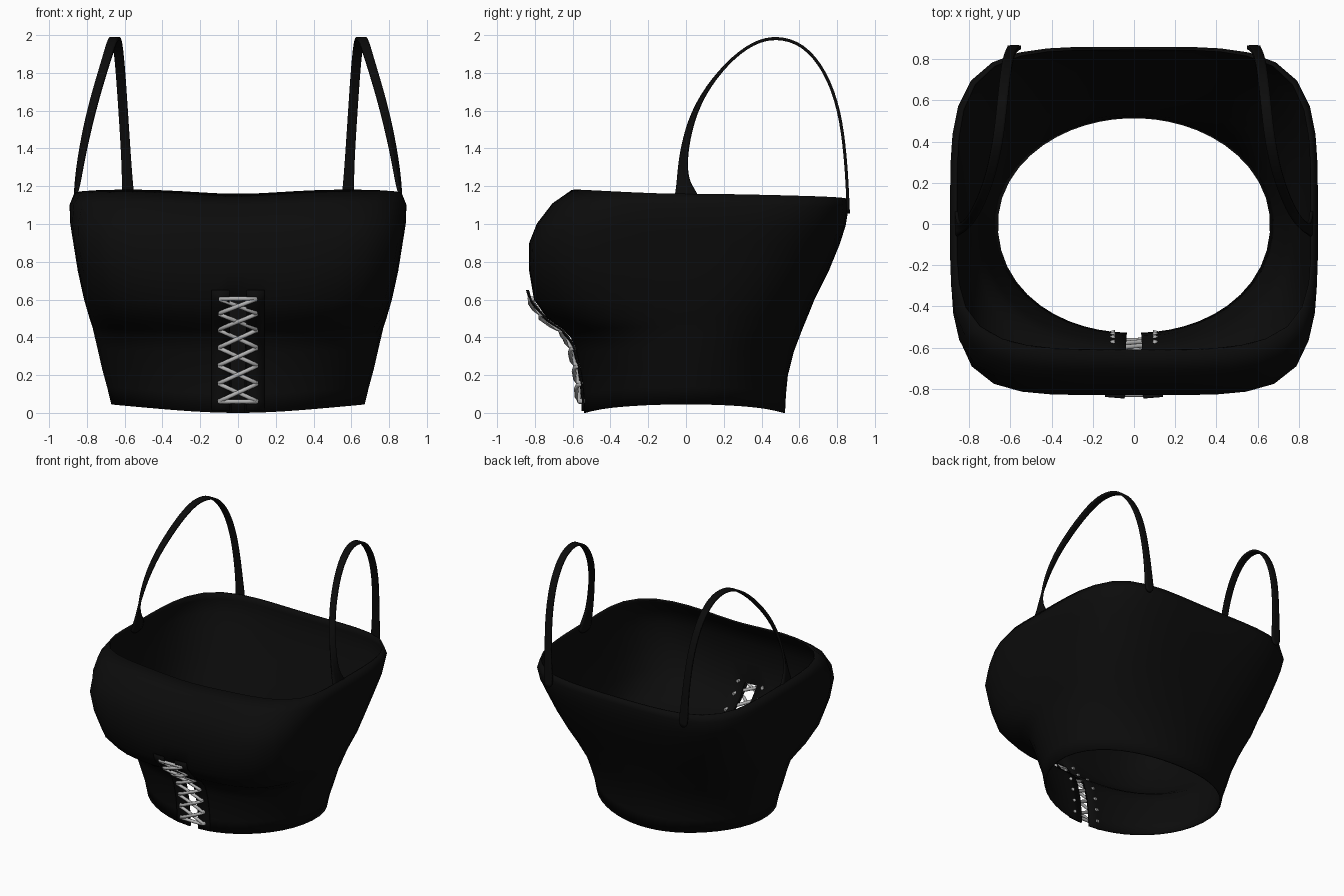
import bpy, math
from mathutils import Vector

if "Cube" in bpy.data.objects:
    bpy.data.objects.remove(bpy.data.objects["Cube"])


def material(name, value):
    m = bpy.data.materials.new(name)
    m.diffuse_color = (value, value, value, 1)
    m.use_nodes = True
    m.node_tree.nodes["Principled BSDF"].inputs["Base Color"].default_value = m.diffuse_color
    return m


BLACK = material("black fabric", 0.0035)
GREY = material("grey cord", 0.45)


def mesh_object(name, verts, faces, mat):
    me = bpy.data.meshes.new(name)
    me.from_pydata(verts, [], faces)
    me.materials.append(mat)
    ob = bpy.data.objects.new(name, me)
    bpy.context.collection.objects.link(ob)
    for p in me.polygons:
        p.use_smooth = True
    return ob


def solidify(ob, thickness, offset):
    mod = ob.modifiers.new("thickness", 'SOLIDIFY')
    mod.thickness = thickness
    mod.offset = offset


# Bodice sections: height, half width, front depth, back depth, front and back squareness
LEVELS = [
    (0.00, 0.672, 0.54, 0.525, 2.1, 2.0),
    (0.10, 0.695, 0.545, 0.53, 2.1, 2.0),
    (0.20, 0.720, 0.555, 0.54, 2.2, 2.1),
    (0.32, 0.745, 0.58, 0.57, 2.3, 2.2),
    (0.40, 0.762, 0.61, 0.60, 2.4, 2.4),
    (0.44, 0.770, 0.65, 0.615, 2.8, 2.5),
    (0.50, 0.788, 0.735, 0.64, 3.4, 2.6),
    (0.60, 0.815, 0.805, 0.68, 4.0, 2.9),
    (0.75, 0.848, 0.83, 0.755, 4.6, 3.2),
    (0.90, 0.872, 0.83, 0.815, 5.0, 3.6),
    (1.00, 0.888, 0.79, 0.845, 4.8, 4.0),
    (1.10, 0.892, 0.71, 0.86, 4.4, 4.3),
    (1.16, 0.868, 0.615, 0.855, 4.0, 4.3),
]
SEG = 48


def ring_point(level, a):
    z, hw, front, back, nf, nb = level
    c, s = math.cos(a), math.sin(a)
    depth, n = (front, nf) if s < 0 else (back, nb)
    r = (abs(c / hw) ** n + abs(s / depth) ** n) ** (-1 / n)
    # hem rises at the sides; rim dips at the back and lifts over the front corners
    z += 0.045 * c * c * max(0, 1 - z / 0.6)
    top = (z / 1.16) ** 8
    z += top * (-0.03 * max(0, s) ** 2 + (0.022 * math.sin(2 * a) ** 2 if s < 0 else 0))
    return (r * c, r * s, z)


# Bodice shell with a front slit behind the laces
angles = [-math.pi / 2 + (i - 0.5) * 2 * math.pi / SEG for i in range(SEG)]
verts = [ring_point(l, a) for l in LEVELS for a in angles]
faces = []
for j in range(len(LEVELS) - 1):
    for i in range(SEG):
        if i == 0 and LEVELS[j + 1][0] <= 0.6:
            continue
        k = (i + 1) % SEG
        faces.append((j * SEG + i, j * SEG + k, (j + 1) * SEG + k, (j + 1) * SEG + i))
bodice = mesh_object("bodice", verts, faces, BLACK)
solidify(bodice, 0.012, -1)


def front_y(z):
    for a, b in zip(LEVELS, LEVELS[1:]):
        if z <= b[0]:
            return -(a[2] + (b[2] - a[2]) * (z - a[0]) / (b[0] - a[0]))
    return -LEVELS[-1][2]


# Lacing strips on both sides of the slit
for side, label in ((1, "right"), (-1, "left")):
    verts, faces = [], []
    steps = 12
    for i in range(steps + 1):
        z = 0.01 + 0.64 * i / steps
        y = front_y(z) - 0.008 - 0.022 * (i / steps) ** 3
        verts += [(side * 0.045, y, z), (side * 0.14, y + 0.008, z)]
        if i:
            n = 2 * i
            faces.append((n - 2, n - 1, n + 1, n) if side > 0 else (n - 2, n, n + 1, n - 1))
    solidify(mesh_object("lacing_strip_" + label, verts, faces, BLACK), 0.008, 0)

# Shoulder straps: centre line and width
PATH = [
    (0.868, 0.005, 1.08, 0.15), (0.862, 0.003, 1.15, 0.13), (0.85, -0.015, 1.21, 0.07),
    (0.835, -0.02, 1.32, 0.045), (0.80, 0.01, 1.5, 0.045), (0.755, 0.08, 1.68, 0.045),
    (0.70, 0.22, 1.86, 0.045), (0.668, 0.36, 1.965, 0.05), (0.65, 0.48, 1.992, 0.05),
    (0.636, 0.62, 1.955, 0.05), (0.622, 0.74, 1.81, 0.05), (0.608, 0.815, 1.6, 0.05),
    (0.592, 0.845, 1.35, 0.05), (0.583, 0.855, 1.17, 0.06), (0.578, 0.86, 1.05, 0.08),
]
for side, label in ((1, "right"), (-1, "left")):
    pts = [Vector(p[:3]) for p in PATH]
    verts, faces = [], []
    for i, p in enumerate(pts):
        tangent = (pts[min(i + 1, len(pts) - 1)] - pts[max(i - 1, 0)]).normalized()
        t = min(1, max(0, (i - 1) / 5))
        across = Vector((t, 1 - t, 0))
        across = (across - tangent * across.dot(tangent)).normalized() * PATH[i][3] / 2
        for q in (p - across, p + across):
            verts.append((side * q.x, q.y, q.z))
        if i:
            n = 2 * i
            faces.append((n - 2, n - 1, n + 1, n) if side < 0 else (n - 2, n, n + 1, n - 1))
    strap = mesh_object("strap_" + label, verts, faces, BLACK)
    sub = strap.modifiers.new("smooth", 'SUBSURF')
    sub.levels = sub.render_levels = 2
    solidify(strap, 0.016, 0)

# Criss-cross laces with a straight cord at the top and bottom
cu = bpy.data.curves.new("laces", 'CURVE')
cu.dimensions = '3D'
cu.bevel_depth = 0.012
cu.bevel_resolution = 2
cu.use_fill_caps = True


def cord(z0, z1, lift):
    sp = cu.splines.new('POLY')
    xs = (-0.105, -0.092, -0.045, 0, 0.045, 0.092, 0.105)
    sp.points.add(len(xs) - 1)
    for i, x in enumerate(xs):
        z = z0 + (z1 - z0) * (x + 0.105) / 0.21
        out = 0.022 + (lift if i in (2, 3, 4) else 0)
        if i in (0, 6):
            out = -0.025
        sp.points[i].co = (x, front_y(z) - out, z, 1)


ROWS = [0.06, 0.155, 0.25, 0.345, 0.44, 0.525, 0.605]
for a, b in zip(ROWS, ROWS[1:]):
    cord(a, b, 0.012)
    cord(b, a, -0.004)
cord(ROWS[0], ROWS[0], 0)
cord(ROWS[-1], ROWS[-1], 0)
cu.materials.append(GREY)
laces = bpy.data.objects.new("laces", cu)
bpy.context.collection.objects.link(laces)
